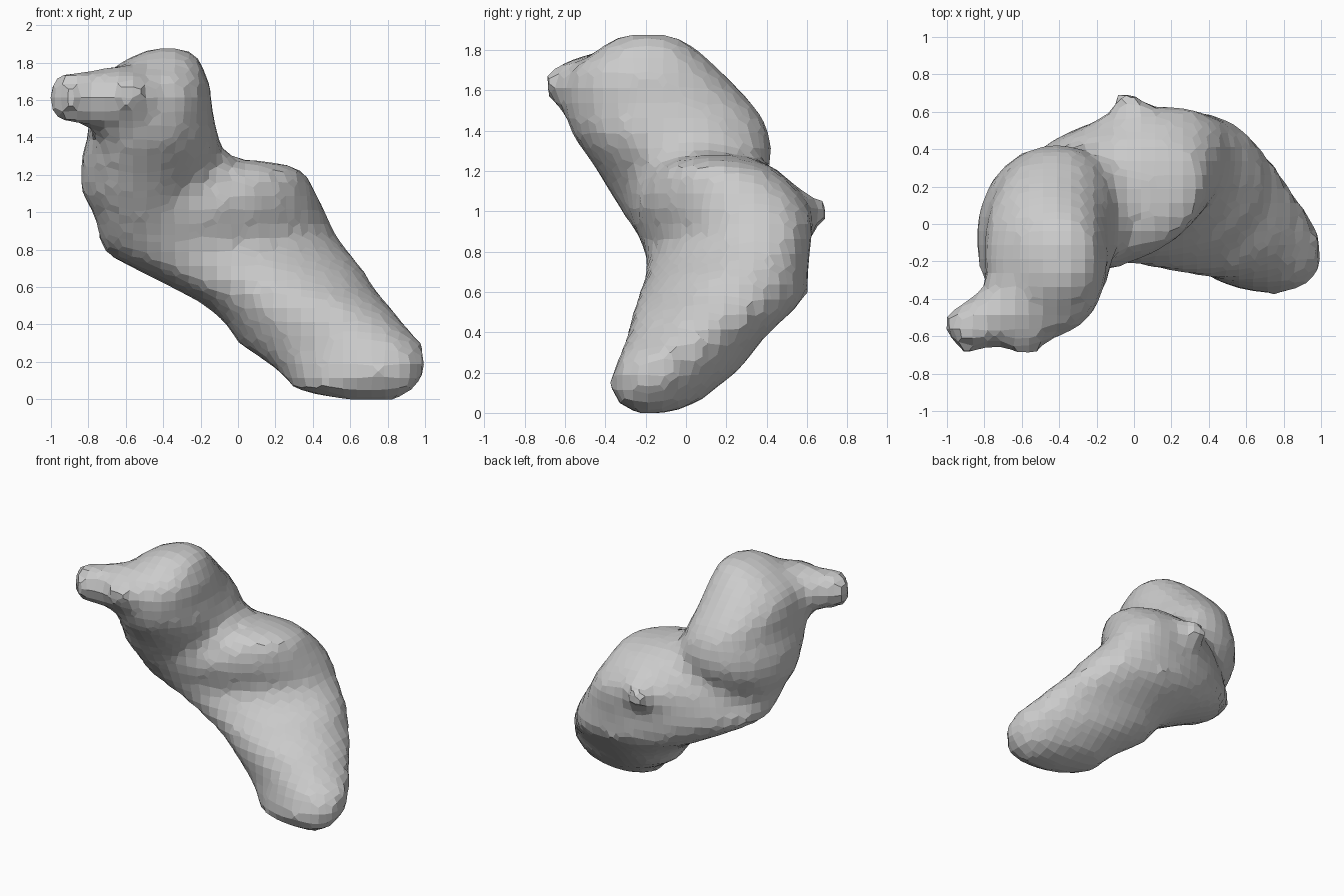
import bpy, bmesh, math
from mathutils import Vector

# Cross-sections: z, x min, x max, y min, y max, sideways skew
TRUNK = [
    (0.00, 0.55, 0.86, -0.26, -0.08, 0), (0.05, 0.30, 0.94, -0.35, 0.06, -.15),
    (0.12, 0.25, 0.99, -0.38, 0.14, -.2), (0.20, 0.15, 1.01, -0.36, 0.25, -.25),
    (0.30, 0.00, 0.98, -0.32, 0.33, -.22), (0.40, -0.06, 0.89, -0.29, 0.41, -.1),
    (0.50, -0.17, 0.81, -0.27, 0.53, -.05), (0.60, -0.36, 0.72, -0.23, 0.61, .05),
    (0.70, -0.56, 0.67, -0.20, 0.61, .12), (0.80, -0.75, 0.58, -0.20, 0.61, .22),
    (0.90, -0.74, 0.51, -0.24, 0.62, .3), (1.00, -0.67, 0.47, -0.27, 0.62, .3),
    (1.10, -0.60, 0.42, -0.25, 0.56, .25), (1.20, -0.50, 0.37, -0.17, 0.46, .15),
    (1.25, -0.42, 0.30, -0.10, 0.38, 0), (1.28, -0.36, 0.08, 0.02, 0.28, 0),
]
HEAD = [
    (0.82, -0.73, -0.30, -0.19, 0.20, 0), (0.90, -0.75, -0.25, -0.25, 0.25, .1),
    (1.00, -0.77, -0.20, -0.32, 0.30, .15), (1.10, -0.84, -0.17, -0.38, 0.35, .15),
    (1.20, -0.84, -0.13, -0.44, 0.41, .15), (1.30, -0.84, -0.09, -0.51, 0.43, .15),
    (1.40, -0.80, -0.10, -0.58, 0.41, .1), (1.50, -0.80, -0.13, -0.60, 0.36, .05),
    (1.60, -0.80, -0.14, -0.61, 0.27, 0), (1.70, -0.76, -0.15, -0.58, 0.17, 0),
    (1.80, -0.63, -0.20, -0.44, 0.06, 0), (1.875, -0.48, -0.24, -0.34, -0.05, 0),
]
SIDES = 28


def bridge(bm, rings):
    """Skin a stack of rings into a closed shell."""
    n = len(rings[0])
    for a, b in zip(rings, rings[1:]):
        for i in range(n):
            j = (i + 1) % n
            bm.faces.new((a[i], a[j], b[j], b[i]))
    bm.faces.new(rings[0][::-1])
    bm.faces.new(rings[-1])


def power(v, p):
    return math.copysign(abs(v) ** p, v)


def section(bm, z, x0, x1, y0, y1, skew):
    cx, cy, rx = (x0 + x1) / 2, (y0 + y1) / 2, (x1 - x0) / 2
    ry = math.sqrt(((y1 - y0) / 2) ** 2 - (skew * rx) ** 2)
    ring = []
    for i in range(SIDES):
        t = 2 * math.pi * i / SIDES
        dx = rx * power(math.cos(t), 0.92)
        ring.append(bm.verts.new((cx + dx, cy + skew * dx + ry * power(math.sin(t), 0.92), z)))
    return ring


def taper(bm, points):
    """Round tube through (x, y, z, radius) points."""
    axis = (Vector(points[-1][:3]) - Vector(points[0][:3])).normalized()
    u = axis.cross(Vector((0, 0, 1))).normalized()
    v = axis.cross(u)
    rings = []
    for *p, r in points:
        rings.append([bm.verts.new(Vector(p) + r * (u * math.cos(t) - v * math.sin(t)))
                      for t in (2 * math.pi * i / 10 for i in range(10))])
    bridge(bm, rings)


bm = bmesh.new()
# Slanting trunk and upright head
bridge(bm, [section(bm, *s) for s in TRUNK])
bridge(bm, [section(bm, *s) for s in HEAD])
# Snout
taper(bm, [(-0.45, -0.30, 1.58, .22), (-0.66, -0.48, 1.60, .19),
           (-0.82, -0.53, 1.61, .15), (-0.98, -0.60, 1.62, .12)])
# Front lip of the head
taper(bm, [(-0.54, -0.40, 1.58, .24), (-0.60, -0.70, 1.66, .06)])
# Small spur at the back
taper(bm, [(0.08, 0.40, 0.98, .22), (-0.01, 0.60, 1.00, .10), (-0.09, 0.72, 1.01, .04)])
bmesh.ops.recalc_face_normals(bm, faces=bm.faces[:])

mesh = bpy.data.meshes.new("body")
bm.to_mesh(mesh)
bm.free()
body = bpy.data.objects.new("body", mesh)
bpy.context.collection.objects.link(body)

# Fuse the parts into one coarse faceted skin
remesh = body.modifiers.new("fuse", 'REMESH')
remesh.mode = 'VOXEL'
remesh.voxel_size = 0.075
remesh.use_smooth_shade = False
